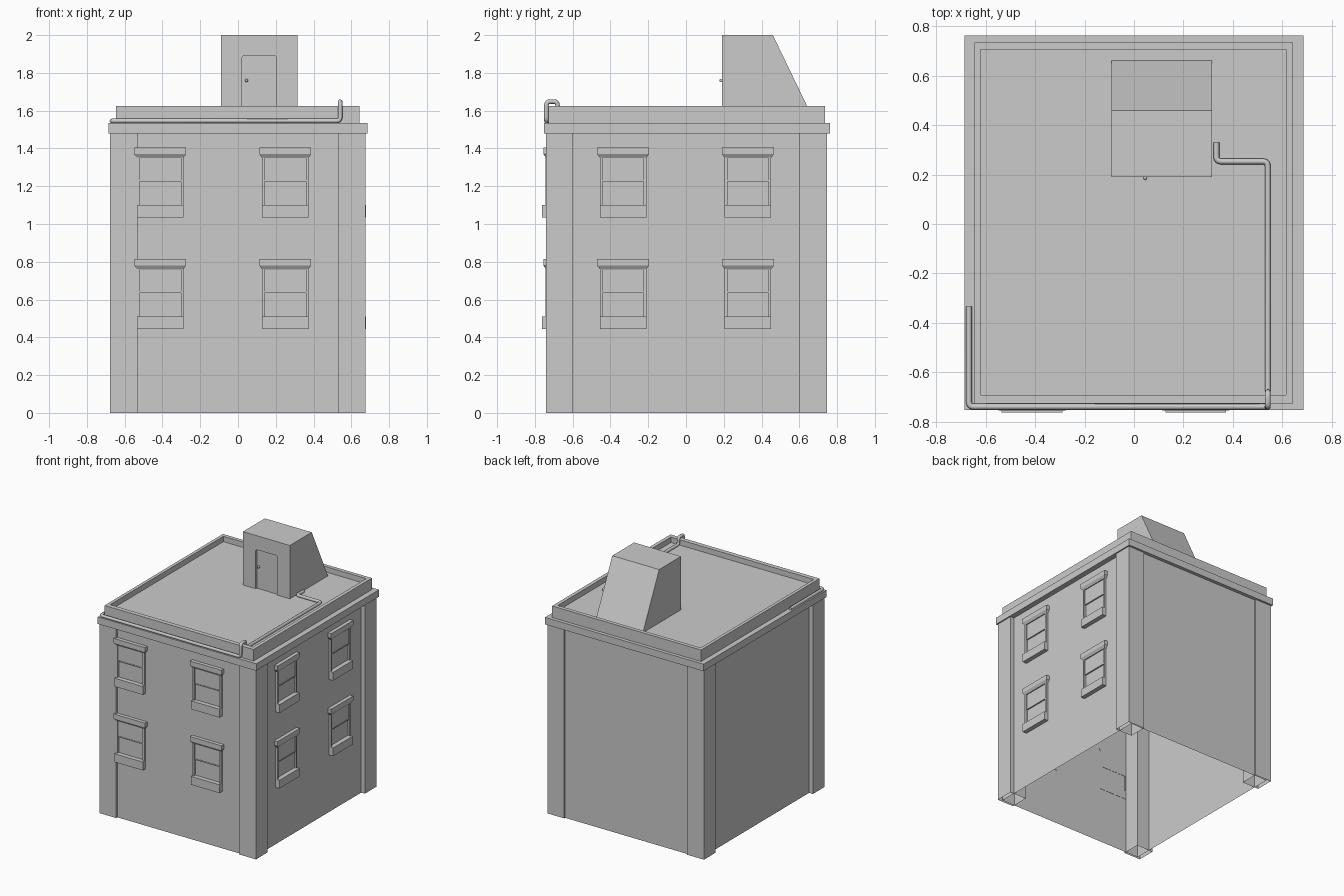
import bpy, bmesh
from math import radians
from mathutils import Vector

if "Cube" in bpy.data.objects:
    bpy.data.objects.remove(bpy.data.objects["Cube"])


def add_loft(bm, levels, bottom=True):
    """Stack rectangles (x0, x1, y0, y1, z) into one flat-sided shell."""
    rings = [[bm.verts.new(p) for p in ((a, c, z), (b, c, z), (b, d, z), (a, d, z))]
             for a, b, c, d, z in levels]
    for lo, hi in zip(rings, rings[1:]):
        for i in range(4):
            j = (i + 1) % 4
            bm.faces.new((lo[i], lo[j], hi[j], hi[i]))
    bm.faces.new(rings[-1])
    if bottom:
        bm.faces.new(rings[0][::-1])


def add_box(bm, x0, x1, y0, y1, z0, z1, bottom=True):
    add_loft(bm, [(x0, x1, y0, y1, z0), (x0, x1, y0, y1, z1)], bottom)


def finish(bm, name):
    mesh = bpy.data.meshes.new(name)
    bm.to_mesh(mesh)
    bm.free()
    ob = bpy.data.objects.new(name, mesh)
    bpy.context.collection.objects.link(ob)
    return ob


# Building shell: walls, cornice, parapet and sunken roof, open at the bottom
WALL = (-0.645, 0.643, -0.727, 0.735)
CORNICE = (-0.685, 0.685, -0.753, 0.762)
INNER = (-0.62, 0.615, -0.692, 0.705)
ROOF = 1.583
bm = bmesh.new()
add_loft(bm, [(*WALL, 0), (*WALL, 1.48), (*CORNICE, 1.48), (*CORNICE, 1.535),
              (*WALL, 1.535), (*WALL, 1.625), (*INNER, 1.625), (*INNER, ROOF)], bottom=False)
finish(bm, "building_shell")

# Corner pillars, hollow underneath
for side, xs in (("left", (-0.678, -0.533)), ("right", (0.53, 0.675))):
    for end, ys in (("front", (-0.742, -0.598)), ("back", (0.602, 0.746))):
        bm = bmesh.new()
        add_box(bm, *xs, *ys, 0, 1.481, bottom=False)
        finish(bm, f"pillar_{end}_{side}")


# Window, built once against the plane y = 0 with z = 0 at the sill bottom
def window_mesh():
    bm = bmesh.new()
    back = 0.002
    add_box(bm, -0.123, 0.123, -0.035, back, 0, 0.065)             # sill
    add_loft(bm, [(-0.123, 0.123, -0.015, back, 0.315),            # hood
                  (-0.137, 0.137, -0.028, back, 0.335),
                  (-0.137, 0.137, -0.028, back, 0.37)])
    for s in (-1, 1):                                              # jambs
        a, b = sorted((s * 0.109, s * 0.123))
        add_box(bm, a, b, -0.016, back, 0.06, 0.32)
    add_box(bm, -0.11, 0.11, -0.008, back, 0.192, 0.32)            # upper sash
    add_box(bm, -0.11, 0.11, -0.011, back, 0.190, 0.198)           # meeting rail
    mesh = bpy.data.meshes.new("window")
    bm.to_mesh(mesh)
    bm.free()
    return mesh


window = window_mesh()
for floor, z in (("lower", 0.445), ("upper", 1.035)):
    for i, x in enumerate((-0.412, 0.25)):
        ob = bpy.data.objects.new(f"window_front_{floor}_{i + 1}", window)
        ob.location = (x, WALL[2], z)
        bpy.context.collection.objects.link(ob)
    for i, y in enumerate((-0.333, 0.328)):
        ob = bpy.data.objects.new(f"window_right_{floor}_{i + 1}", window)
        ob.location = (WALL[1], y, z)
        ob.rotation_euler.z = radians(90)
        bpy.context.collection.objects.link(ob)

# Roof stairwell with sloped back and recessed doorway
bm = bmesh.new()
add_loft(bm, [(-0.09, 0.315, 0.19, 0.665, 1.575), (-0.09, 0.315, 0.19, 0.46, 2.0)])
hut = finish(bm, "roof_stairwell")
bm = bmesh.new()
add_loft(bm, [(0.02, 0.205, 0.1, 0.203, 1.55), (0.02, 0.205, 0.1, 0.203, 1.882),
              (0.027, 0.198, 0.1, 0.203, 1.89)])
cutter = finish(bm, "doorway_cutter")
cutter.hide_render = True
mod = hut.modifiers.new("doorway", 'BOOLEAN')
mod.operation = 'DIFFERENCE'
mod.solver = 'EXACT'
mod.object = cutter
bpy.context.view_layer.objects.active = hut
bpy.ops.object.modifier_apply(modifier=mod.name)
bpy.data.objects.remove(cutter)

# Door knob
bpy.ops.mesh.primitive_uv_sphere_add(segments=12, ring_count=8, radius=0.009,
                                     location=(0.045, 0.19, 1.76))
knob = bpy.context.object
knob.name = "door_knob"
knob.scale.y = 1.5
bpy.ops.object.shade_smooth()


# Pipe: along the cornice, over the parapet and across the roof to the stairwell
def rounded(points, r=0.02, steps=4):
    pts = [Vector(p) for p in points]
    out = [pts[0]]
    for a, b, c in zip(pts, pts[1:], pts[2:]):
        p, q = b + (a - b).normalized() * r, b + (c - b).normalized() * r
        for i in range(steps + 1):
            t = i / steps
            out.append(p * (1 - t) ** 2 + b * 2 * t * (1 - t) + q * t * t)
    return out + [pts[-1]]


path = rounded([(-0.668, -0.333, 1.546), (-0.668, -0.739, 1.546), (0.541, -0.739, 1.546),
                (0.541, -0.739, 1.648), (0.541, -0.68, 1.648), (0.541, -0.68, 1.594),
                (0.541, 0.253, 1.594), (0.333, 0.253, 1.594), (0.333, 0.33, 1.594)])
curve = bpy.data.curves.new("roof_pipe", 'CURVE')
curve.dimensions = '3D'
curve.bevel_depth = 0.012
curve.bevel_resolution = 2
curve.use_fill_caps = True
spline = curve.splines.new('POLY')
spline.points.add(len(path) - 1)
for pt, co in zip(spline.points, path):
    pt.co = (*co, 1)
spline.use_smooth = True
bpy.context.collection.objects.link(bpy.data.objects.new("roof_pipe", curve))
